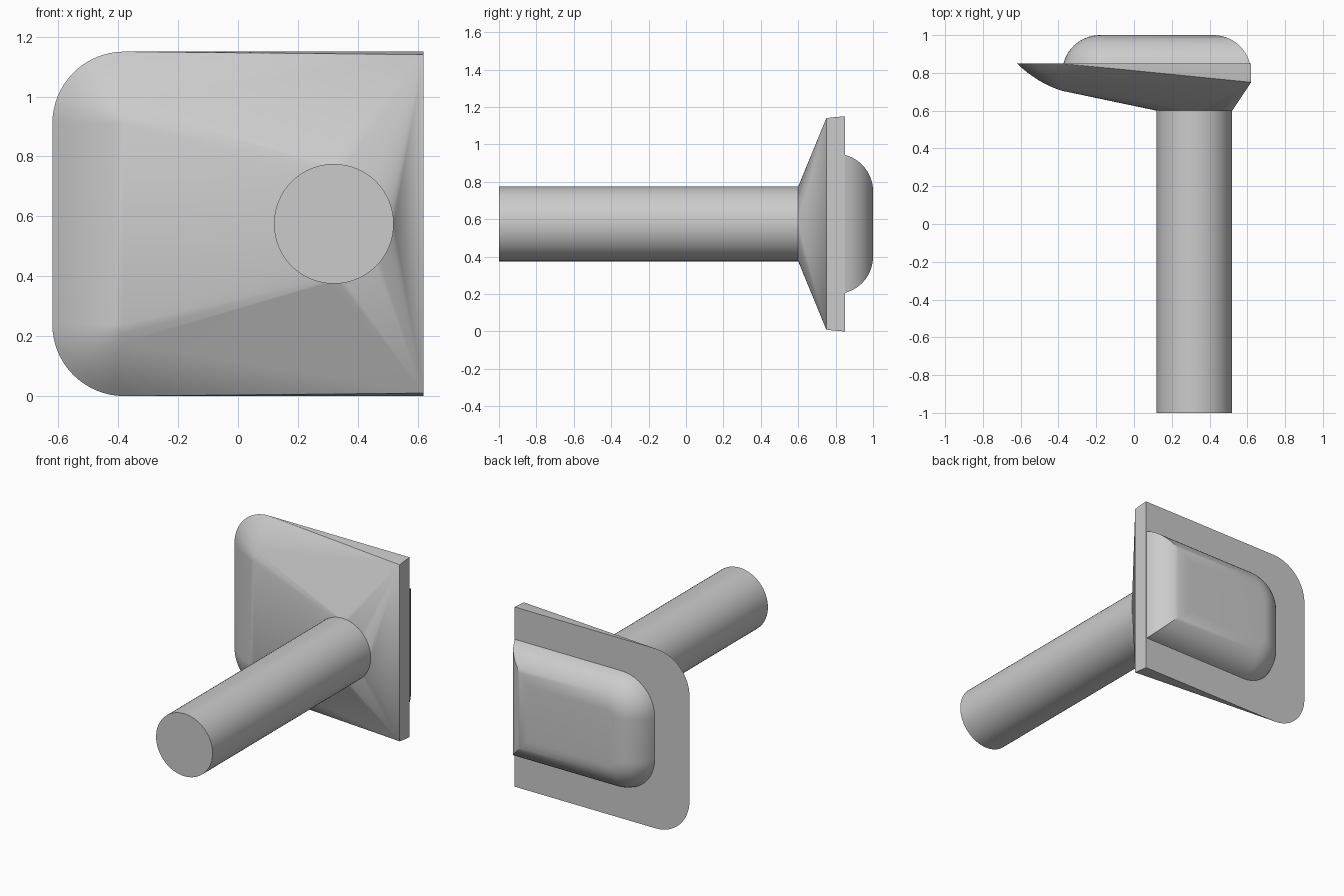
import bpy, bmesh, math
from mathutils import Vector

if "Cube" in bpy.data.objects:
    bpy.data.objects.remove(bpy.data.objects["Cube"], do_unlink=True)

grey = bpy.data.materials.new("plain grey")
grey.use_nodes = True
colour = (0.6, 0.6, 0.6, 1)
grey.diffuse_color = colour
grey.node_tree.nodes["Principled BSDF"].inputs["Base Color"].default_value = colour

MID = 0.575      # height of the symmetry plane
RIGHT = 0.62     # shared flat side


def finish(bm, name, angle):
    bmesh.ops.recalc_face_normals(bm, faces=bm.faces)
    mesh = bpy.data.meshes.new(name)
    bm.to_mesh(mesh)
    bm.free()
    mesh.materials.append(grey)
    obj = bpy.data.objects.new(name, mesh)
    bpy.context.collection.objects.link(obj)
    bpy.ops.object.select_all(action='DESELECT')
    obj.select_set(True)
    bpy.context.view_layer.objects.active = obj
    bpy.ops.object.shade_smooth_by_angle(angle=math.radians(angle))
    return obj


def half_outline(left, half, radius, steps):
    """Upper half of a rectangle rounded on one end: (point, inward normal)."""
    result = []
    for i in range(steps + 1):
        a = math.pi - i / steps * math.pi / 2
        d = Vector((math.cos(a), math.sin(a)))
        result.append((Vector((left + radius, half - radius)) + d * radius, -d))
    return result


# Flared head: hull of a rounded rim that sharpens to one side, and the shaft circle
bm = bmesh.new()
rim = half_outline(-RIGHT, MID, 0.24, 16)
for i in range(1, 17):
    x = -0.38 + i / 16
    rim.append((Vector((x, MID)), Vector((0, -1))))
for p, n in rim:
    blend = min(1, RIGHT - p.x)
    inset, depth = 0.01 + 0.23 * blend, 0.10 + 0.045 * blend
    for k in range(9):
        t = k / 8
        q = p + n * inset * (0.92 * t * (1 - t) + t * t)
        y = 0.85 - depth * (1.45 * t * (1 - t) + t * t)
        for side in (1, -1):
            bm.verts.new((q.x, y, MID + side * q.y))
for i in range(64):
    a = i / 64 * math.tau
    bm.verts.new((0.32 + 0.2 * math.cos(a), 0.60, MID + 0.2 * math.sin(a)))
bmesh.ops.remove_doubles(bm, verts=bm.verts, dist=0.0005)
hull = bmesh.ops.convex_hull(bm, input=bm.verts)
loose = [v for v in bm.verts if not v.link_faces]
bmesh.ops.delete(bm, geom=loose, context='VERTS')
bmesh.ops.dissolve_limit(bm, angle_limit=0.002, verts=bm.verts, edges=bm.edges)
finish(bm, "flared_head", 20)

# Back pad: stacked outlines following a quarter round, mitred on the flat side
bm = bmesh.new()
rings = []
for k in range(13):
    a = math.asin(0.25) * (1 - k / 12) + math.pi / 2 * k / 12
    inset = 0.2 * (1 - math.cos(a))
    y = 0.8 + 0.2 * math.sin(a)
    upper = [p for p, n in half_outline(-0.38 + inset, 0.375 - inset, 0.24 - inset, 12)]
    upper.append(Vector((RIGHT - inset, 0.375 - inset)))
    loop = [(p.x, y, MID + p.y) for p in upper]
    loop += [(p.x, y, MID - p.y) for p in reversed(upper)]
    rings.append([bm.verts.new(c) for c in loop])
for low, high in zip(rings, rings[1:]):
    for i in range(len(low)):
        j = (i + 1) % len(low)
        bm.faces.new((low[i], low[j], high[j], high[i]))
bm.faces.new(rings[0])
bm.faces.new(rings[-1])
finish(bm, "back_pad", 30)

# Round shaft
bm = bmesh.new()
bmesh.ops.create_cone(bm, cap_ends=True, segments=64, radius1=0.2, radius2=0.2, depth=1.6)
for v in bm.verts:
    v.co = Vector((0.32 + v.co.x, v.co.z - 0.2, MID + v.co.y))
finish(bm, "shaft", 30)
